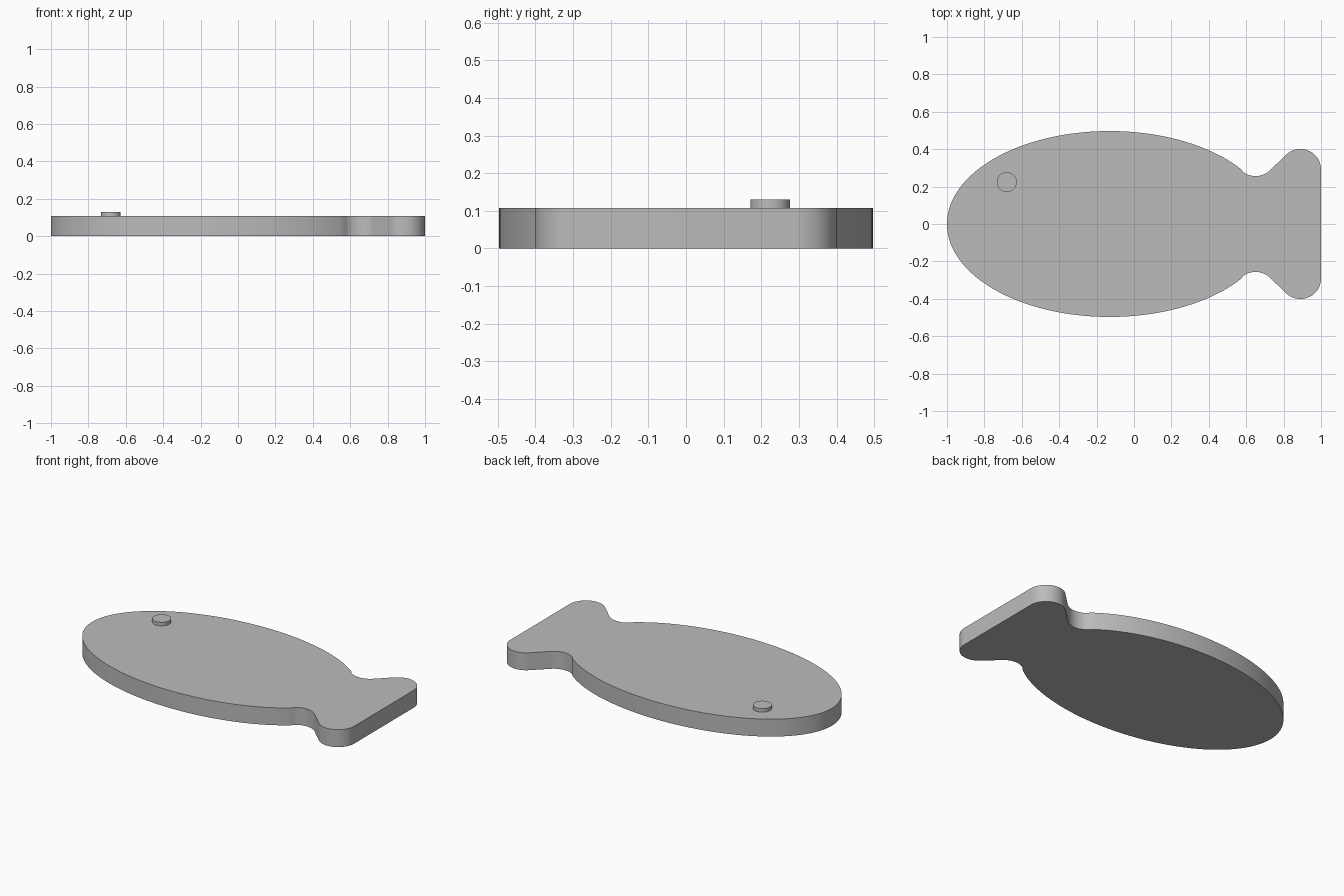
import bpy, bmesh
from math import cos, sin, radians, pi

cube = bpy.data.objects.get("Cube")
if cube:
    bpy.data.objects.remove(cube, do_unlink=True)

THICK = 0.108

grey = bpy.data.materials.new("plain_grey")
grey.use_nodes = True
colour = (0.5, 0.5, 0.5, 1)
grey.diffuse_color = colour
grey.node_tree.nodes["Principled BSDF"].inputs["Base Color"].default_value = colour


def arc(cx, cy, rx, ry, start, end, steps):
    """Points along an elliptical arc, angles in degrees."""
    angles = [radians(start + (end - start) * i / steps) for i in range(steps + 1)]
    return [(cx + rx * cos(a), cy + ry * sin(a)) for a in angles]


def plate(name, outline, bottom, top):
    """Extrude a closed outline into a flat plate with smooth walls."""
    bm = bmesh.new()
    face = bm.faces.new([bm.verts.new((x, y, bottom)) for x, y in outline])
    solid = bmesh.ops.extrude_face_region(bm, geom=[face], use_keep_orig=True)
    raised = [g for g in solid["geom"] if isinstance(g, bmesh.types.BMVert)]
    bmesh.ops.translate(bm, verts=raised, vec=(0, 0, top - bottom))
    bmesh.ops.recalc_face_normals(bm, faces=bm.faces)
    mesh = bpy.data.meshes.new(name)
    bm.to_mesh(mesh)
    bm.free()
    mesh.materials.append(grey)
    obj = bpy.data.objects.new(name, mesh)
    bpy.context.collection.objects.link(obj)
    bpy.ops.object.select_all(action='DESELECT')
    obj.select_set(True)
    bpy.context.view_layer.objects.active = obj
    bpy.ops.object.shade_smooth_by_angle(angle=pi / 6)
    return obj


# Fish body: half outline from nose over the back, neck and tail lobe
half = arc(-0.13, 0, 0.87, 0.497, 180, 36.5, 64)
half += arc(0.65, 0.366, 0.11, 0.11, 231, 314, 14)
half += arc(0.89, 0.291, 0.11, 0.11, 134, 0, 22)
mirrored = [(x, -y) for x, y in reversed(half[1:])]
plate("fish_body", half + mirrored, 0, THICK)

# Raised round eye
plate("eye", arc(-0.68, 0.224, 0.053, 0.053, 0, 352.5, 47), THICK, 0.13)
